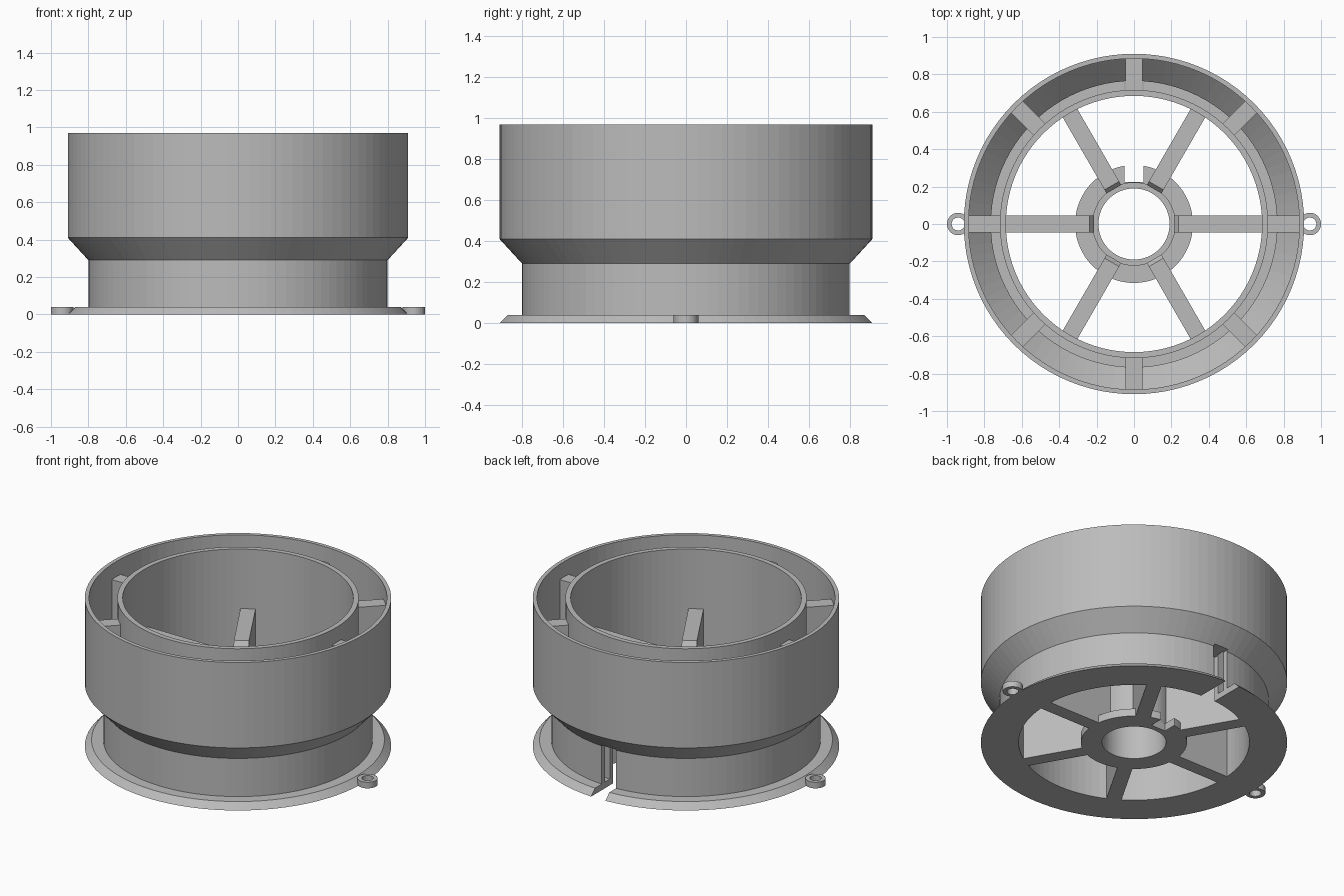
import bpy, bmesh
from math import cos, sin, pi, radians
from mathutils import Matrix

old = bpy.data.objects.get("Cube")
if old:
    bpy.data.objects.remove(old, do_unlink=True)

grey = bpy.data.materials.new("light_grey_plastic")
grey.use_nodes = True
colour = (0.5, 0.5, 0.5, 1)
grey.diffuse_color = colour
grey.node_tree.nodes["Principled BSDF"].inputs["Base Color"].default_value = colour


def finish(bm, name):
    bmesh.ops.recalc_face_normals(bm, faces=bm.faces)
    mesh = bpy.data.meshes.new(name)
    bm.to_mesh(mesh)
    bm.free()
    mesh.materials.append(grey)
    obj = bpy.data.objects.new(name, mesh)
    bpy.context.collection.objects.link(obj)
    return obj


def lathe(name, profile, segments=96, centre=(0, 0)):
    """Revolve a closed (radius, height) outline about a vertical axis."""
    bm = bmesh.new()
    rings = []
    for i in range(segments):
        a = 2 * pi * i / segments
        rings.append([bm.verts.new((centre[0] + r * cos(a), centre[1] + r * sin(a), z))
                      for r, z in profile])
    n = len(profile)
    for i in range(segments):
        a, b = rings[i], rings[(i + 1) % segments]
        for j in range(n):
            k = (j + 1) % n
            bm.faces.new((a[j], b[j], b[k], a[k]))
    return finish(bm, name)


def radial_plate(name, profile, width, degrees):
    """Extrude a (radius, height) outline sideways and turn it about z."""
    bm = bmesh.new()
    face = bm.faces.new([bm.verts.new((r, -width / 2, z)) for r, z in profile])
    out = bmesh.ops.extrude_face_region(bm, geom=[face])
    moved = [v for v in out["geom"] if isinstance(v, bmesh.types.BMVert)]
    bmesh.ops.translate(bm, verts=moved, vec=(0, width, 0))
    bm.transform(Matrix.Rotation(radians(degrees), 4, "Z"))
    return finish(bm, name)


def cut(obj, cutter):
    mod = obj.modifiers.new("slot", "BOOLEAN")
    mod.operation, mod.solver, mod.object = "DIFFERENCE", "EXACT", cutter
    bpy.context.view_layer.objects.active = obj
    bpy.ops.object.modifier_apply(modifier=mod.name)


# Double walled body: flange, waist, flared cup, inner sleeve
body = lathe("body_shell", [
    (.685, 0), (.91, 0), (.87, .04), (.80, .04), (.80, .29), (.91, .41),
    (.91, .97), (.885, .97), (.885, .42), (.765, .30), (.765, .04),
    (.717, .04), (.717, .97), (.685, .97)])

# Hub: bottom disc with a bearing tube
hub = lathe("hub", [(.19, 0), (.315, 0), (.315, .05), (.223, .05),
                    (.223, .5), (.19, .5)])

# Spokes from the hub to the inner sleeve, chamfered at the hub end
for i in range(6):
    radial_plate(f"spoke_{i + 1}", [(.215, 0), (.70, 0), (.70, .58),
                                    (.237, .58), (.215, .55)], .09, i * 60)

# Ribs bridging the gap between sleeve and cup
ribs = [radial_plate(f"gap_rib_{i + 1}", [
    (.70, .02), (.78, .02), (.78, .31), (.895, .425), (.895, .87), (.70, .87)],
    .09, i * 45) for i in range(8)]

# Screw ears on both sides of the flange
for name, x in (("left_screw_ear", .94), ("right_screw_ear", -.94)):
    lathe(name, [(.035, 0), (.06, 0), (.06, .04), (.035, .04)], 32, (x, 0))

# Cable slot at the back
cutter = radial_plate("slot_cutter", [(.224, -.1), (1.1, -.1), (1.1, .3), (.224, .3)],
                      .104, 90)
cutter.hide_render = True
for part in (body, hub, ribs[2]):
    cut(part, cutter)
bpy.data.objects.remove(cutter, do_unlink=True)
